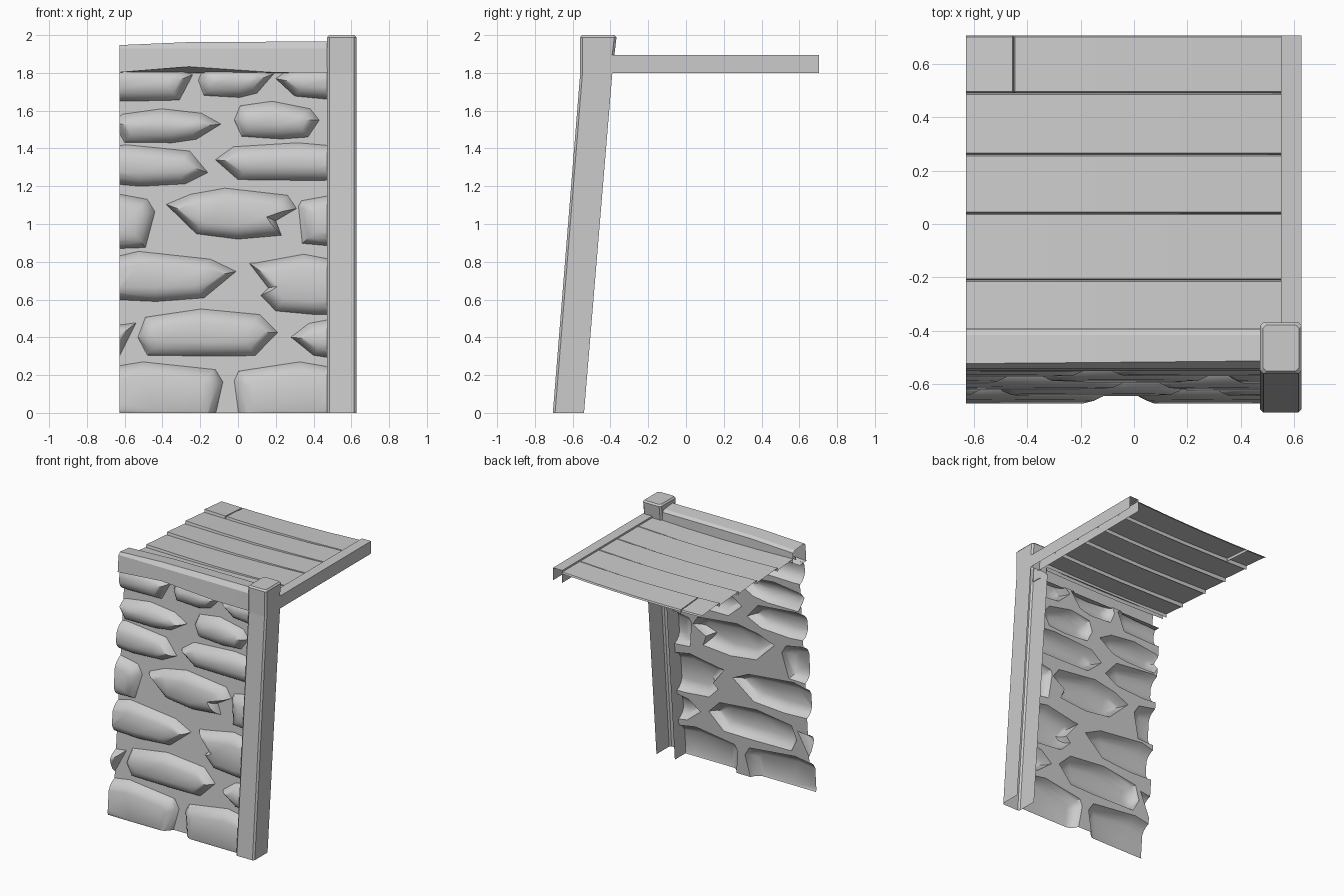
import bpy, bmesh, math, random
from mathutils import Vector
from mathutils.geometry import delaunay_2d_cdt

if "Cube" in bpy.data.objects:
    bpy.data.objects.remove(bpy.data.objects["Cube"])

random.seed(4)
XL, XP, XR = -0.628, 0.472, 0.627        # wall left, post left, right side


def lean(z):                              # leaning front line of the post
    return -0.705 + 0.145 * z / 1.8


def finish(name, bm, recalc=True, angle=35):
    if recalc:
        bmesh.ops.recalc_face_normals(bm, faces=bm.faces)
    me = bpy.data.meshes.new(name)
    bm.to_mesh(me)
    bm.free()
    ob = bpy.data.objects.new(name, me)
    bpy.context.collection.objects.link(ob)
    bpy.ops.object.select_all(action='DESELECT')
    ob.select_set(True)
    bpy.context.view_layer.objects.active = ob
    bpy.ops.object.shade_smooth_by_angle(angle=math.radians(angle))
    return ob


def loft(name, rings, closed=False, cap=False):
    """Skin a row of equal cross-sections; open sections give open channels."""
    bm = bmesh.new()
    vs = [[bm.verts.new(p) for p in r] for r in rings]
    n = len(vs[0])
    for a, b in zip(vs, vs[1:]):
        for i in range(n if closed else n - 1):
            j = (i + 1) % n
            bm.faces.new((a[i], a[j], b[j], b[i]))
    if cap:
        bm.faces.new(vs[-1])
    return finish(name, bm, angle=20)


# --- Stone wall: one relief sheet, stones raised from flat mortar ---
# each stone: x0, x1, z0, z1, left/right tip height, left/right taper length
stones = [
    (-.85, -.08, -.06, .27, .6, .68, .15, .05), (-.02, .75, -.06, .27, .7, .6, .03, .15),
    (-.90, -.54, .27, .50, .5, .90, .10, .10), (-.53, .21, .30, .55, .4, .5, .05, .12),
    (.28, .80, .28, .50, .55, .5, .12, .1),
    (-.95, -.01, .59, .855, .5, .6, .3, .17), (.06, .70, .52, .84, .85, .6, .05, .15),
    (-.90, -.44, .87, 1.17, .5, .65, .12, .05), (-.38, .31, .92, 1.19, .68, .6, .16, .06),
    (.32, .92, .87, 1.17, .75, .5, .02, .12),
    (-.95, -.16, 1.20, 1.42, .5, .33, .25, .12), (-.12, .85, 1.23, 1.43, .55, .5, .12, .15),
    (-.66, -.09, 1.43, 1.61, .6, .55, .06, .13), (-.02, .43, 1.45, 1.65, .5, .5, .04, .06),
    (-1.0, -.24, 1.65, 1.85, .5, .7, .15, .07), (-.21, .19, 1.67, 1.85, .5, .7, .03, .09),
    (.20, .90, 1.65, 1.85, .6, .5, .10, .15),
]
pts = [(-1.2, -.4), (1.1, -.4), (1.1, 2.2), (-1.2, 2.2)]
heights, edges = [0] * 4, []
for k, (x0, x1, z0, z1, tl, tr, al, ar) in enumerate(stones):
    w, h = x1 - x0, z1 - z0
    j = lambda s: random.uniform(0, s)
    left, right = z0 + tl * h, z0 + tr * h
    poly = [(x0, left), (x0 + al, z0 + j(.03)), (x0 + .55 * w, z0), (x1 - ar, z0 + j(.03)),
            (x1, right), (x1 - ar * .8, z1 - .1 * h - j(.02)),
            (x0 + .45 * w, z1), (x0 + al * .8, z1 - .1 * h - j(.02))]
    if k == 8:                            # chipped right corner
        poly[3:4] = [(x1 - .08, z0 + .02), (x1 - .11, z0 + .36 * h)]
    if k == 6:                            # chipped left corner
        poly[1:2] = [(x0 + .10, left - .13), (x0 + .06, left - .17), (x0 + .14, z0 + .02)]
    cx, cz = (x0 + x1) / 2, (z0 + z1) / 2
    for d, rise in ((0, 0), (.015, .028), (.038, .050), (.072, .065)):
        sx, sz = 1 - d / (w / 2), 1 - d / (h / 2)
        base = len(pts)
        pts += [(cx + (x - cx) * sx, cz + (z - cz) * sz) for x, z in poly]
        heights += [rise] * len(poly)
        edges += [(base + i, base + (i + 1) % len(poly)) for i in range(len(poly))]
co, _, tris, orig, _, _ = delaunay_2d_cdt([Vector(p) for p in pts], edges, [], 0, 1e-5)
bm = bmesh.new()
vs = [bm.verts.new((p.x, lean(p.y) + .097 - (heights[o[0]] if o else 0), p.y))
      for p, o in zip(co, orig)]
for t in tris:
    bm.faces.new([vs[i] for i in t])
for point, normal in (((XL, 0, 0), (-1, 0, 0)), ((XP, 0, 0), (1, 0, 0)),
                      ((0, 0, 0), (0, 0, -1)), ((0, 0, 1.805), (0, 0, 1))):
    bmesh.ops.bisect_plane(bm, geom=bm.verts[:] + bm.edges[:] + bm.faces[:],
                           plane_co=point, plane_no=normal, clear_outer=True)
finish("stone_wall", bm, recalc=False, angle=42)

# --- Leaning corner post, open at the back, with a closed head ---
c = .012
loft("corner_post", [[(XP, yb, z), (XP, yf + c, z), (XP + c, yf, z),
                      (XR - c, yf, z), (XR, yf + c, z), (XR, yb, z)]
                     for z, yf, yb in ((0, -.705, -.54), (1.8, -.56, -.39))])


def head_ring(z, yf, yb, s):
    l, r = XP + s, XR - s
    yf, yb = yf + s, yb - s
    return [(l, yf + c, z), (l + c, yf, z), (r - c, yf, z), (r, yf + c, z),
            (r, yb - c, z), (r - c, yb, z), (l + c, yb, z), (l, yb - c, z)]


loft("post_head", [head_ring(1.8, -.56, -.39, 0), head_ring(1.988, -.56, -.368, 0),
                   head_ring(2.0, -.56, -.368, .01)], closed=True, cap=True)

# --- Slightly warped top beam over the wall ---
loft("top_beam", [[(x, -.47, 1.80), (x, -.55, 1.803 + up), (x, -.54, 1.93),
                   (x, -.522 + dy, top), (x, -.415, top - .01),
                   (x, -.392, top - .025), (x, -.39, 1.85)]
                  for x, up, dy, top in ((XL, 0, 0, 1.947), (-.26, .03, .003, 1.963),
                                         (.18, 0, .007, 1.965), (XP + .005, 0, .01, 1.965))])

# --- Walkway boards with small lips and a gentle warp ---
rows = [-.43, -.21, .04, .26, .49, .705]
stations = [(XL, 0), (-.33, 0), (-.04, 0), (.26, 0), (.555, 0)]
split = [(XL, 0), (-.454, 0), (-.45, .02), (-.446, 0)] + stations[1:]   # cross joint
for n, (y0, y1) in enumerate(zip(rows, rows[1:])):
    rings = []
    for x, drop in (split if n == 4 else stations):
        t = (x - XL) / 1.185
        z = 1.882 - .012 * math.sin(math.pi * t) - drop
        tilt = .018 * (1 - t)
        rings.append([(x, y0, z - .025), (x, y0 + .005, z),
                      (x, y1 - .005, z - tilt), (x, y1, z - tilt - .012)])
    loft(f"floor_board_{n + 1}", rings)

# --- Side rail: channel open underneath ---
loft("side_rail", [[(.55, y, 1.8), (.55, y, 1.895), (XR, y, 1.895), (XR, y, 1.8)]
                   for y in (-.41, .705)])
